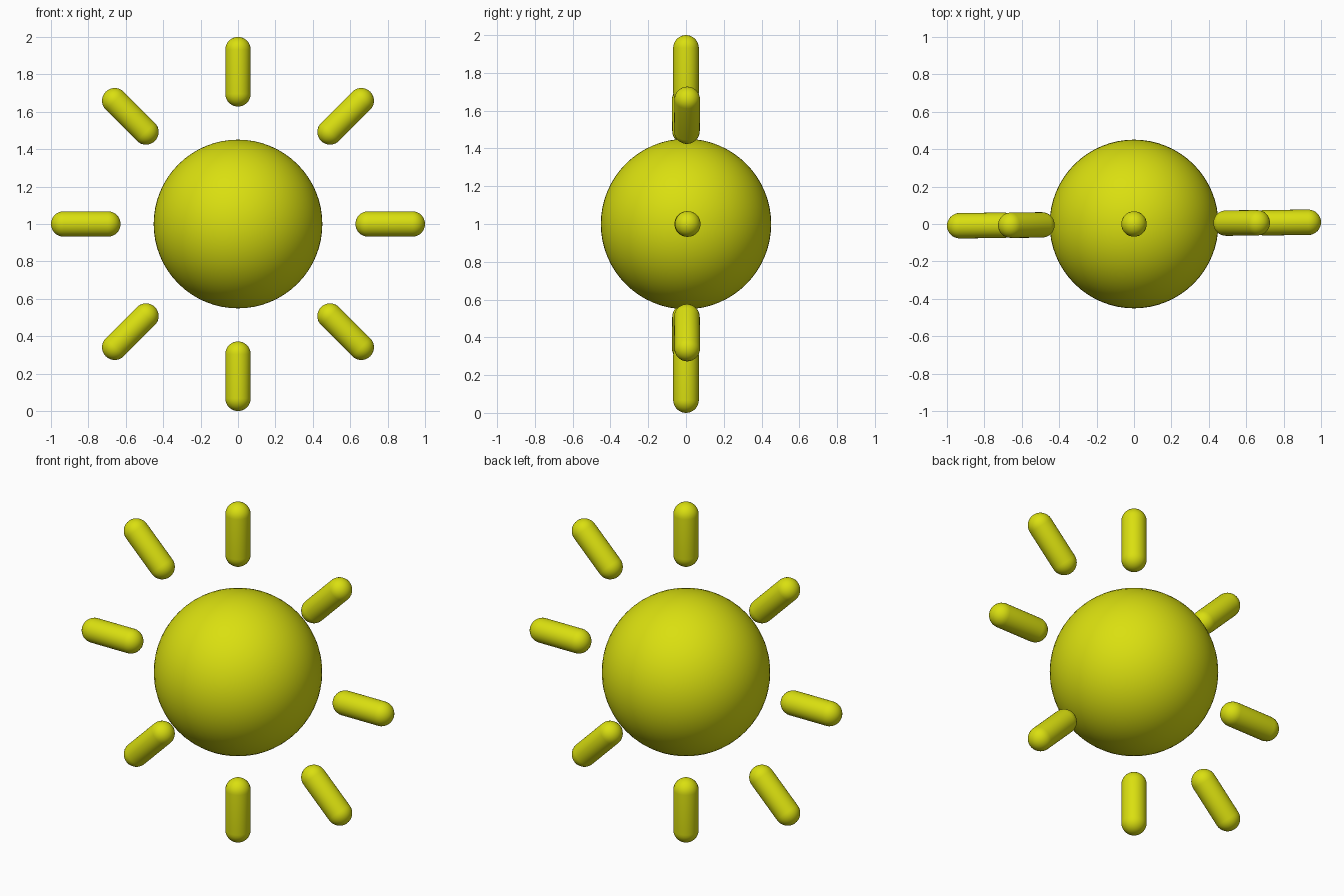
import bpy, bmesh, math
from mathutils import Matrix

if "Cube" in bpy.data.objects:
    bpy.data.objects.remove(bpy.data.objects["Cube"])

CENTER_Z = 1.0
BALL_R = 0.451
RAY_R = 0.068
RAY_IN, RAY_OUT = 0.696, 0.932   # cap centres along each ray
TWIST = 0.0098                   # slight turn of the ring about z

yellow = bpy.data.materials.new("sun yellow")
yellow.diffuse_color = (0.70, 0.74, 0.005, 1)
yellow.use_nodes = True
yellow.node_tree.nodes["Principled BSDF"].inputs["Base Color"].default_value = yellow.diffuse_color


def add_object(name, bm):
    mesh = bpy.data.meshes.new(name)
    bm.to_mesh(mesh)
    bm.free()
    mesh.materials.append(yellow)
    mesh.shade_smooth()
    obj = bpy.data.objects.new(name, mesh)
    bpy.context.collection.objects.link(obj)
    return obj


# Central ball
bm = bmesh.new()
bmesh.ops.create_uvsphere(bm, u_segments=64, v_segments=32, radius=BALL_R)
add_object("ball", bm).location.z = CENTER_Z

# Eight capsule rays: a sphere split at its equator and stretched apart
for i in range(8):
    bm = bmesh.new()
    bmesh.ops.create_uvsphere(bm, u_segments=32, v_segments=16, radius=RAY_R)
    equator = [e for e in bm.edges if all(abs(v.co.z) < 1e-5 for v in e.verts)]
    bmesh.ops.split_edges(bm, edges=equator)
    for v in bm.verts:
        upper = any(f.calc_center_median().z > 0 for f in v.link_faces)
        v.tag = upper
    for v in bm.verts:
        v.co.z += RAY_OUT if v.tag else RAY_IN
    rims = [e for e in bm.edges if e.is_boundary]
    bmesh.ops.bridge_loops(bm, edges=rims)
    bmesh.ops.recalc_face_normals(bm, faces=bm.faces)
    ray = add_object(f"ray_{i + 1}", bm)
    ray.matrix_world = (Matrix.Translation((0, 0, CENTER_Z))
                        @ Matrix.Rotation(TWIST, 4, 'Z')
                        @ Matrix.Rotation(i * math.pi / 4, 4, 'Y'))
